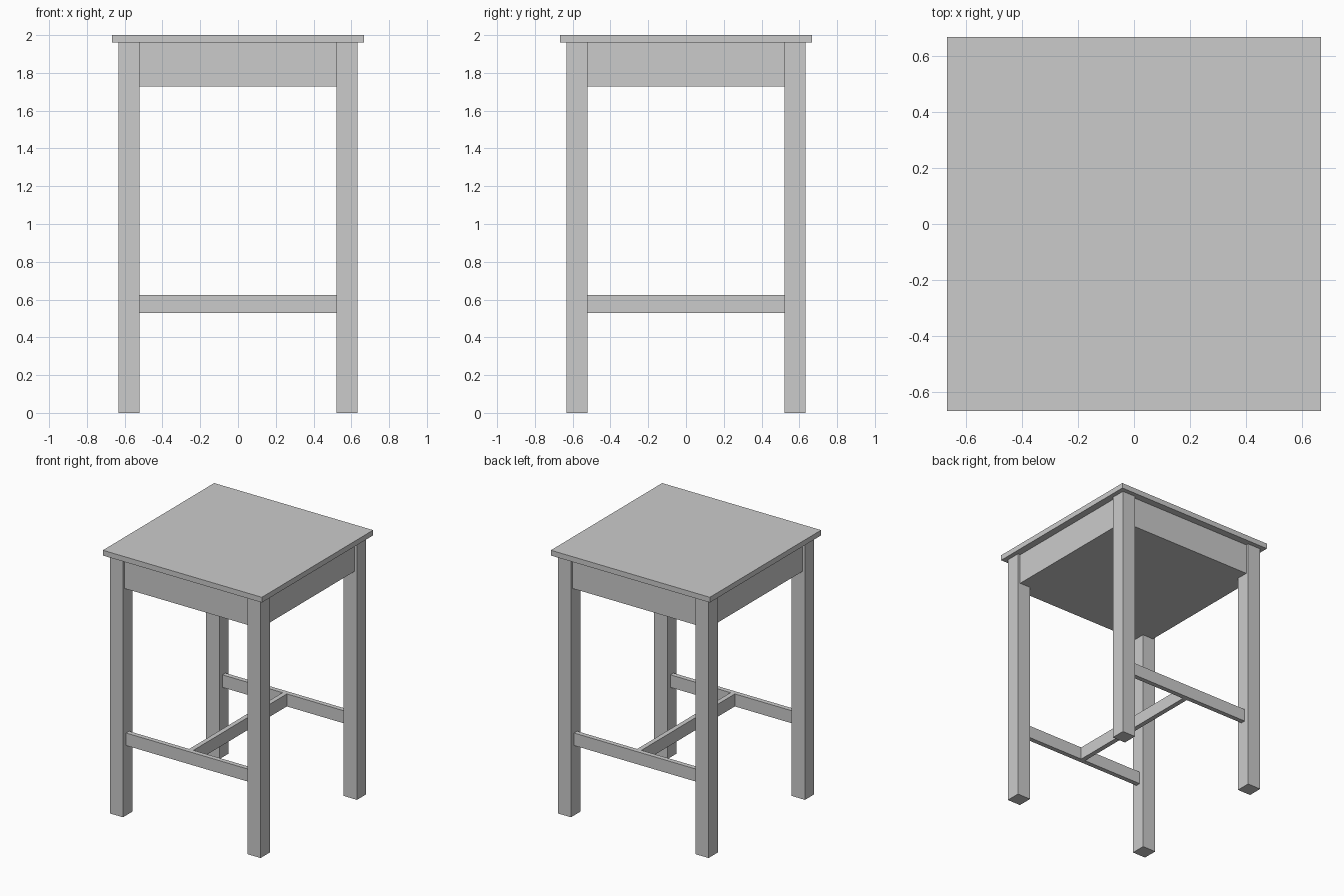
import bpy

if "Cube" in bpy.data.objects:
    bpy.data.objects.remove(bpy.data.objects["Cube"])

def box(name, x0, x1, y0, y1, z0, z1):
    bpy.ops.mesh.primitive_cube_add(
        size=1, location=((x0 + x1) / 2, (y0 + y1) / 2, (z0 + z1) / 2))
    ob = bpy.context.object
    ob.name = name
    ob.scale = (x1 - x0, y1 - y0, z1 - z0)
    bpy.ops.object.transform_apply(location=False, rotation=False, scale=True)
    return ob

SEAT, OUT, INN = 0.667, 0.633, 0.522   # seat half width, leg outer and inner faces
APRON = 0.613                          # apron outer face
MID, T = (OUT + INN) / 2, 0.018        # stretcher centre line, half thickness
Z0, Z1 = 0.53, 0.625                   # stretcher bottom and top

# Seat and closed apron frame below it
box("seat", -SEAT, SEAT, -SEAT, SEAT, 1.96, 2.0)
box("apron", -APRON, APRON, -APRON, APRON, 1.728, 1.96)

for ys, depth in ((-1, "front"), (1, "back")):
    # Square legs
    for xs, side in ((-1, "left"), (1, "right")):
        xa, xb = sorted((xs * INN, xs * OUT))
        ya, yb = sorted((ys * INN, ys * OUT))
        box(f"{depth}_{side}_leg", xa, xb, ya, yb, 0, 1.96)
    # Stretchers joining the legs
    box(f"{depth}_stretcher", -INN, INN, ys * MID - T, ys * MID + T, Z0, Z1)

# Cross stretcher completing the H
box("middle_stretcher", -T, T, -MID + T, MID - T, Z0, Z1)
